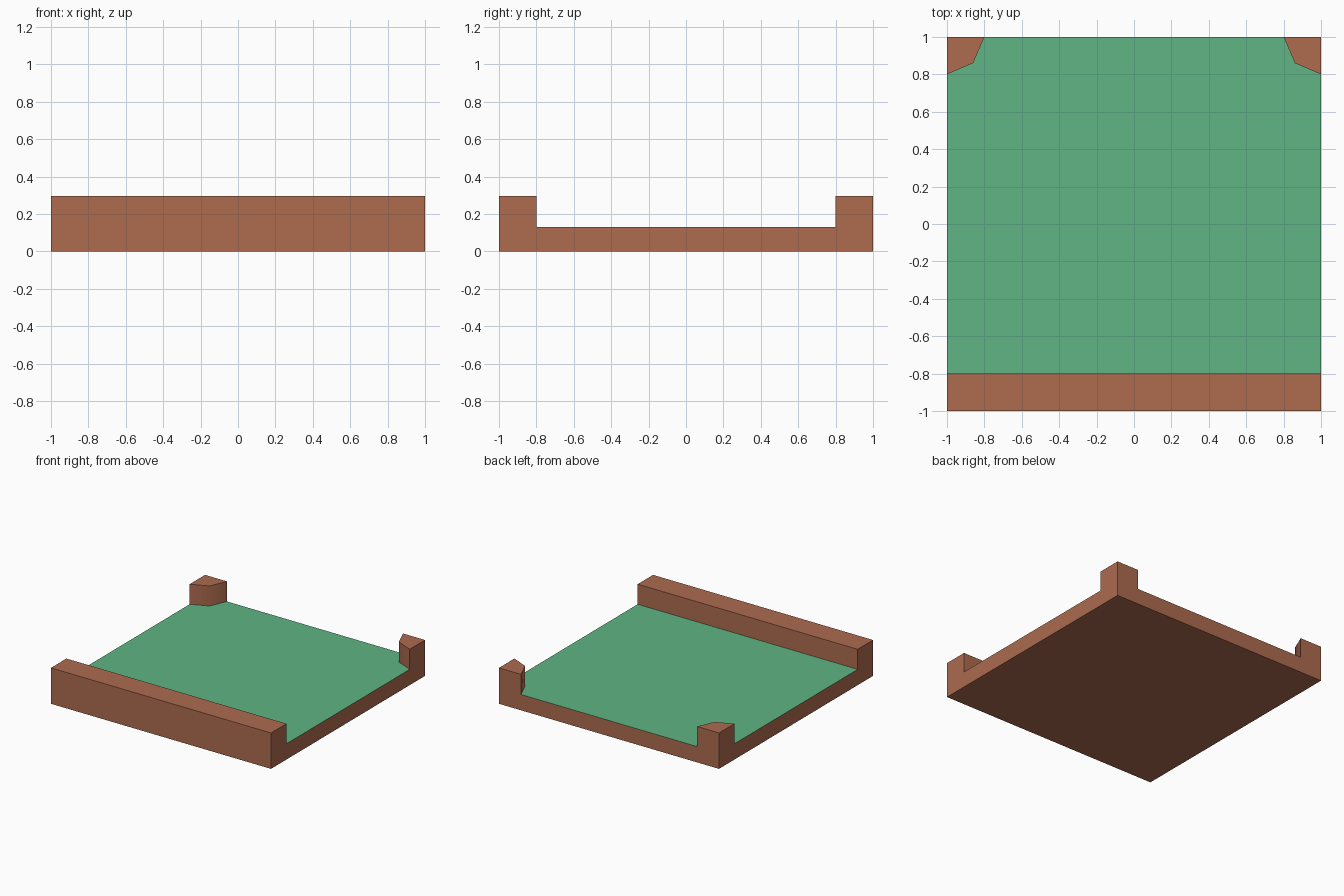
import bpy, bmesh, math

if "Cube" in bpy.data.objects:
    bpy.data.objects.remove(bpy.data.objects["Cube"])

LOW, HIGH = 0.13, 0.295


def material(name, rgb):
    m = bpy.data.materials.new(name)
    m.diffuse_color = (*rgb, 1.0)
    m.use_nodes = True
    m.node_tree.nodes["Principled BSDF"].inputs["Base Color"].default_value = m.diffuse_color
    return m


earth = material("earth_brown", (0.418, 0.147, 0.078))
grass = material("grass_green", (0.115, 0.462, 0.227))


def mirror(points):
    return [(-x, y) for x, y in reversed(points)]


# Plan outlines, counter-clockwise, with the height of each part
corner = [(1, 0.8), (1, 1), (0.8, 1), (0.86, 0.86)]
lawn_half = [(1, -0.8), (1, 0.8), (0.86, 0.86), (0.8, 1)]
parts = {
    "lawn": (lawn_half + mirror(lawn_half), LOW, grass),
    "front_ridge": ([(-1, -1), (1, -1), (1, -0.8), (-1, -0.8)], HIGH, earth),
    "back_right_corner": (corner, HIGH, earth),
    "back_left_corner": (mirror(corner), HIGH, earth),
}

# Height of the part on the left of every plan edge
edge_height = {}
for pts, h, _ in parts.values():
    for a, b in zip(pts, pts[1:] + pts[:1]):
        edge_height[a, b] = h

for name, (pts, h, top_mat) in parts.items():
    bm = bmesh.new()

    def face(coords, index=0):
        f = bm.faces.new([bm.verts.new(c) for c in coords])
        f.material_index = index

    # Top and underside
    face([(x, y, h) for x, y in pts], 1)
    face([(x, y, 0) for x, y in reversed(pts)])
    # Walls, only where they stand above the neighbouring part
    for a, b in zip(pts, pts[1:] + pts[:1]):
        low = edge_height.get((b, a), 0)
        if low < h:
            face([(*a, low), (*b, low), (*b, h), (*a, h)])
    bmesh.ops.remove_doubles(bm, verts=bm.verts, dist=1e-5)

    mesh = bpy.data.meshes.new(name)
    bm.to_mesh(mesh)
    bm.free()
    mesh.materials.append(earth)
    mesh.materials.append(top_mat)
    obj = bpy.data.objects.new(name, mesh)
    bpy.context.collection.objects.link(obj)

    # The inner walls of the corner posts are softly shaded
    bpy.ops.object.select_all(action='DESELECT')
    obj.select_set(True)
    bpy.context.view_layer.objects.active = obj
    bpy.ops.object.shade_smooth_by_angle(angle=math.radians(50))
